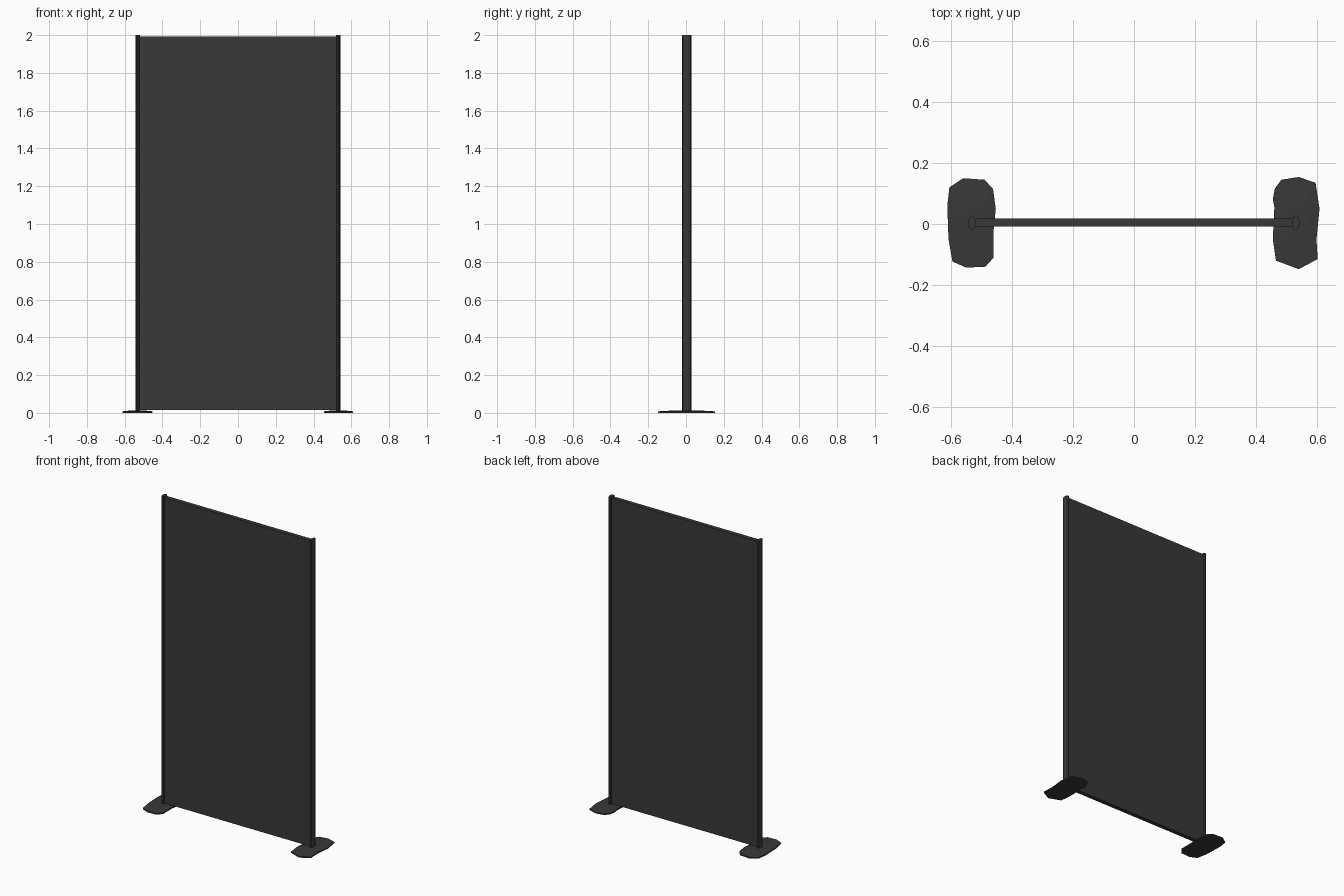
import bpy, bmesh, math

if "Cube" in bpy.data.objects:
    bpy.data.objects.remove(bpy.data.objects["Cube"])

mat = bpy.data.materials.new("dark_grey")
mat.diffuse_color = (0.04, 0.04, 0.04, 1)
mat.use_nodes = True
mat.node_tree.nodes["Principled BSDF"].inputs["Base Color"].default_value = mat.diffuse_color


def loft(name, rings):
    """Join equal-length rings of points into a capped solid, bottom to top."""
    bm = bmesh.new()
    loops = [[bm.verts.new(p) for p in ring] for ring in rings]
    n = len(loops[0])
    for low, high in zip(loops, loops[1:]):
        for i in range(n):
            j = (i + 1) % n
            bm.faces.new((low[i], low[j], high[j], high[i]))
    bm.faces.new(loops[0])
    bm.faces.new(loops[-1])
    bmesh.ops.recalc_face_normals(bm, faces=bm.faces)
    mesh = bpy.data.meshes.new(name)
    bm.to_mesh(mesh)
    bm.free()
    mesh.materials.append(mat)
    obj = bpy.data.objects.new(name, mesh)
    bpy.context.collection.objects.link(obj)
    return obj


def level(outline, z, scale=1.0, cx=0.0, cy=0.0):
    return [(cx + (x - cx) * scale, cy + (y - cy) * scale, z) for x, y in outline]


# Screen panel
panel = [(-0.525, -0.009), (0.525, -0.009), (0.525, 0.018), (-0.525, 0.018)]
loft("screen_panel", [level(panel, 0.015), level(panel, 1.993)])

# Oval side posts
for side, cx in (("left", -0.531), ("right", 0.531)):
    oval = [(cx + 0.012 * math.cos(a), 0.004 + 0.024 * math.sin(a))
            for a in (math.tau * (i + 0.5) / 10 for i in range(10))]
    loft(side + "_post", [level(oval, 0.008), level(oval, 2.0)])

# Irregular, slightly domed foot plates
feet = {
    "left": [(-.56, .15), (-.49, .145), (-.462, .115), (-.453, .05), (-.46, -.02), (-.46, -.11),
             (-.487, -.14), (-.55, -.143), (-.595, -.123), (-.608, -.05), (-.612, .06), (-.605, .12)],
    "right": [(.483, .145), (.54, .154), (.595, .135), (.608, .05), (.598, -.05), (.602, -.115),
              (.54, -.148), (.465, -.12), (.455, -.05), (.46, .055), (.455, .08), (.461, .115)],
}
for side, outline in feet.items():
    cx = -0.531 if side == "left" else 0.531
    loft(side + "_foot", [level(outline, 0.0), level(outline, 0.008),
                          level(outline, 0.013, 0.45, cx, 0.004)])
